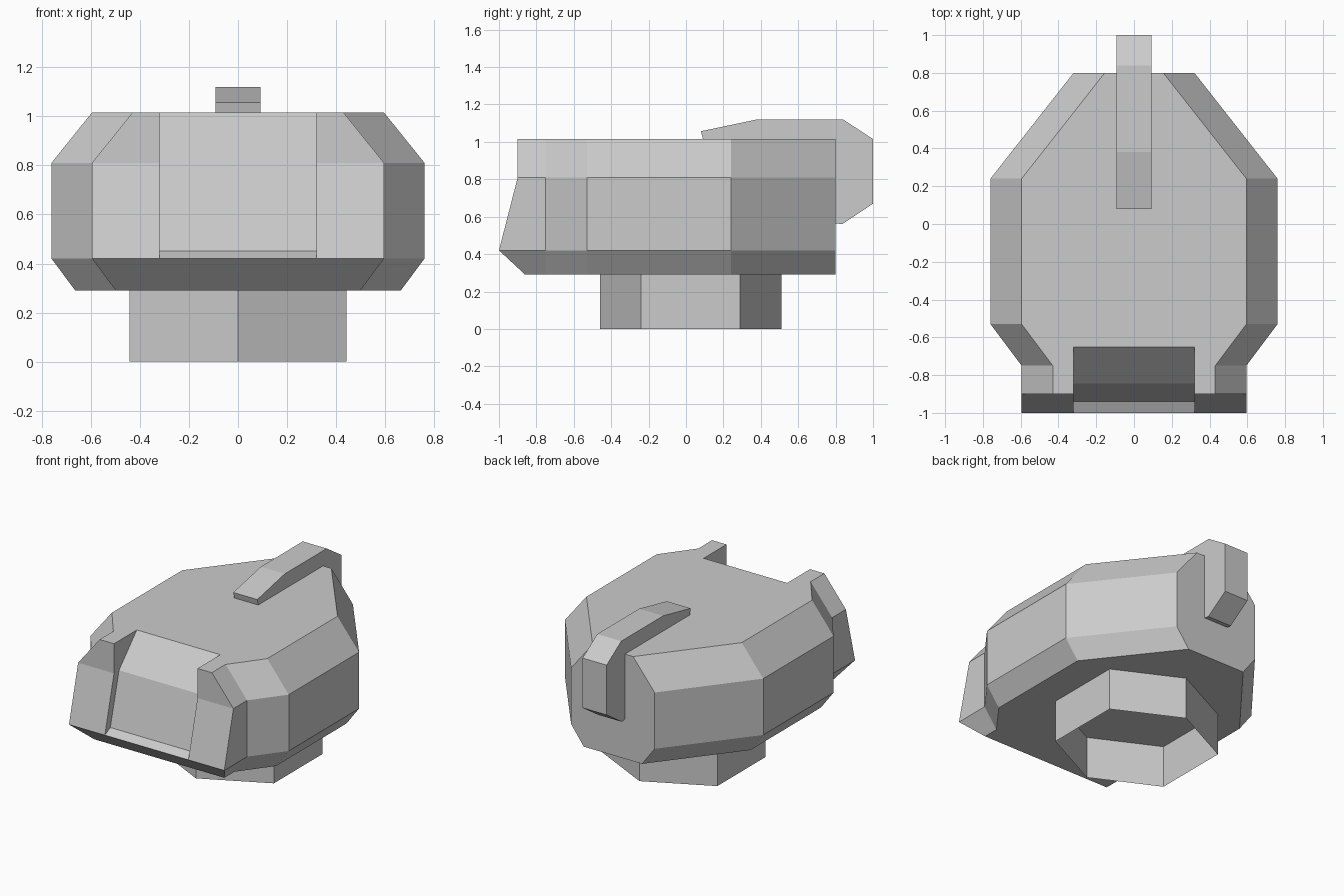
import bpy, bmesh

if "Cube" in bpy.data.objects:
    bpy.data.objects.remove(bpy.data.objects["Cube"])


def finish(bm, name):
    bmesh.ops.recalc_face_normals(bm, faces=bm.faces)
    mesh = bpy.data.meshes.new(name)
    bm.to_mesh(mesh)
    bm.free()
    obj = bpy.data.objects.new(name, mesh)
    bpy.context.collection.objects.link(obj)
    return obj


def loft(name, rings, caps=True):
    """Join closed rings of equal length into a flat-faced skin."""
    bm = bmesh.new()
    loops = [[bm.verts.new(p) for p in ring] for ring in rings]
    n = len(loops[0])
    for a, b in zip(loops, loops[1:]):
        for i in range(n):
            j = (i + 1) % n
            bm.faces.new((a[i], a[j], b[j], b[i]))
    if caps:
        bm.faces.new(loops[0])
        bm.faces.new(loops[-1])
    return finish(bm, name)


def side_prism(name, profile, half_width):
    """Extrude a (y, z) profile across x."""
    return loft(name, [[(x, y, z) for y, z in profile]
                       for x in (-half_width, half_width)])


# Helmet shell: mirrored half outline at four heights
half = [(0.32, 0.80), (0.76, 0.24), (0.76, -0.53), (0.595, -0.75)]
levels = [(0.29, 0.097, -0.86), (0.42, 0, -1.0),
          (0.81, 0, -0.90), (1.015, 0.165, -0.90)]  # z, x inset, front y
rings = []
for z, inset, front in levels:
    right = [(x - inset, y, z) for x, y in half + [(0.595, front)]]
    rings.append(right + [(-x, y, z) for x, y, z in reversed(right)])
shell = loft("helmet_shell", rings)

# Recessed face plate between the cheek guards
cutter = side_prism("face_recess_cutter",
                    [(-0.65, 1.1), (-0.65, 1.015), (-0.845, 0.81),
                     (-0.94, 0.45), (-1.1, 0.37), (-1.1, 1.1)], 0.32)
cutter.hide_render = True
mod = shell.modifiers.new("face_recess", 'BOOLEAN')
mod.operation = 'DIFFERENCE'
mod.solver = 'EXACT'
mod.object = cutter
bpy.context.view_layer.objects.active = shell
bpy.ops.object.modifier_apply(modifier=mod.name)
bpy.data.objects.remove(cutter)

# Crest wrapping over the top and down the back
side_prism("crest", [(0.09, 1.015), (0.08, 1.057), (0.38, 1.12), (0.84, 1.12),
                     (1.0, 1.015), (1.0, 0.67), (0.835, 0.56), (0.80, 0.565),
                     (0.80, 1.015)], 0.092)

# Thin open hexagonal neck
hexagon = [(0, -0.46), (0.443, -0.24), (0.443, 0.29),
           (0, 0.51), (-0.443, 0.29), (-0.443, -0.24)]
loft("neck", [[(x, y, z) for x, y in hexagon] for z in (0, 0.29)], caps=False)
